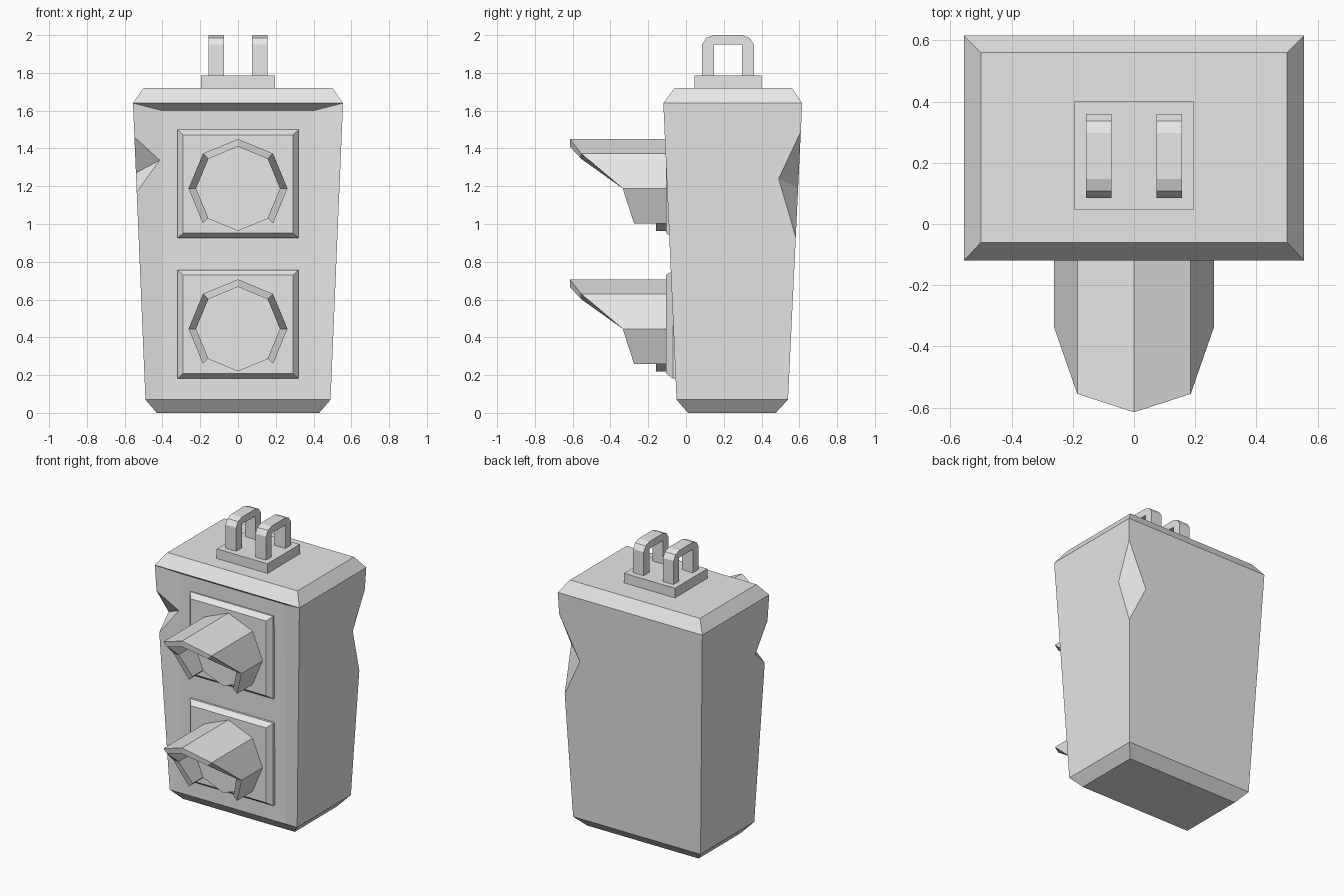
import bpy, bmesh, math
from mathutils import Vector

cube = bpy.data.objects.get("Cube")
if cube:
    bpy.data.objects.remove(cube)

grey = bpy.data.materials.new("plain_grey")
grey.use_nodes = True
tone = (0.8, 0.8, 0.8, 1)
grey.diffuse_color = tone
grey.node_tree.nodes["Principled BSDF"].inputs["Base Color"].default_value = tone


def finish(name, bm):
    """Turn a bmesh into a flat shaded grey object."""
    bmesh.ops.recalc_face_normals(bm, faces=bm.faces)
    mesh = bpy.data.meshes.new(name)
    bm.to_mesh(mesh)
    bm.free()
    mesh.materials.append(grey)
    obj = bpy.data.objects.new(name, mesh)
    bpy.context.collection.objects.link(obj)
    return obj


def loft(name, rings):
    """Closed solid through rings of equal point count."""
    bm = bmesh.new()
    rows = [[bm.verts.new(p) for p in ring] for ring in rings]
    n = len(rows[0])
    for a, b in zip(rows, rows[1:]):
        for i in range(n):
            j = (i + 1) % n
            bm.faces.new((a[i], a[j], b[j], b[i]))
    bm.faces.new(rows[0])
    bm.faces.new(rows[-1])
    return finish(name, bm)


# Housing: flared box with chamfered ends and a recessed front
def housing():
    bm = bmesh.new()
    levels = [(0, 0.43, 0.01, 0.475), (0.07, 0.49, -0.05, 0.54),
              (1.64, 0.556, -0.12, 0.615), (1.72, 0.5, -0.06, 0.56)]
    rows = []
    for z, x, front, back in levels:
        corners = [(-x, front), (x, front), (x, back), (-x, back)]
        rows.append([bm.verts.new((px, py, z)) for px, py in corners])
    low_l, low_r, top_r, top_l = [bm.verts.new(p) for p in (
        (-0.4, -0.05, 0.07), (0.4, -0.05, 0.07), (0.4, -0.06, 1.6), (-0.4, -0.06, 1.6))]
    for k in range(3):
        a, b = rows[k], rows[k + 1]
        for i in range(4):
            j = (i + 1) % 4
            if i == 0 and k == 0:
                bm.faces.new((a[0], a[1], b[1], low_r, low_l, b[0]))
            elif i == 0 and k == 1:
                bm.faces.new((low_l, low_r, top_r, top_l))
                bm.faces.new((top_l, top_r, b[1], b[0]))
                bm.faces.new((a[0], low_l, top_l, b[0]))
                bm.faces.new((low_r, a[1], b[1], top_r))
            else:
                bm.faces.new((a[i], a[j], b[j], b[i]))
    bm.faces.new(rows[0])
    bm.faces.new(rows[3])
    return finish("housing", bm)


body = housing()


# Corner dents: wedges enlarged about their crease so only the notch is cut
def dent(name, top, bottom, crease_a, crease_b):
    pts = [Vector(p) for p in (top, bottom, crease_a, crease_b)]
    mid = (pts[2] + pts[3]) / 2
    bm = bmesh.new()
    v = [bm.verts.new(mid + (p - mid) * 1.15) for p in pts]
    for skip in range(4):
        bm.faces.new([v[i] for i in range(4) if i != skip])
    cutter = finish(name, bm)
    cutter.hide_render = True
    cutter.hide_viewport = True
    cut = body.modifiers.new(name, "BOOLEAN")
    cut.operation = "DIFFERENCE"
    cut.solver = "EXACT"
    cut.object = cutter
    return cutter


cutters = [
    dent("back_dent_cutter", (0.55, 0.608, 1.49), (0.526, 0.581, 0.93),
         (0.54, 0.49, 1.24), (0.4, 0.594, 1.19)),
    dent("front_dent_cutter", (-0.548, -0.112, 1.46), (-0.536, -0.099, 1.17),
         (-0.541, 0.01, 1.27), (-0.41, -0.06, 1.34)),
]

# Apply the cuts and drop the cutters
bpy.context.view_layer.update()
evaluated = body.evaluated_get(bpy.context.evaluated_depsgraph_get())
carved = bpy.data.meshes.new_from_object(evaluated)
body.modifiers.clear()
body.data = carved
for c in cutters:
    bpy.data.objects.remove(c)


def octagon(radius, y, z, count=8):
    """Points around a lamp, starting at the lower left."""
    angles = [math.radians(225 - 45 * i) for i in range(count)]
    return [(radius * math.cos(a), y, z + radius * math.sin(a)) for a in angles]


# Lamps: bevelled plate, raised lens and a slanted open hood
def lamp(label, z):
    def frame(x, h, y):
        mid = z + 0.024
        return [(-x, y, mid - h), (x, y, mid - h), (x, y, mid + h), (-x, y, mid + h)]
    loft(label + "_plate", [frame(0.32, 0.287, -0.04), frame(0.32, 0.287, -0.07),
                            frame(0.29, 0.26, -0.105)])
    loft(label + "_lens", [octagon(0.225, -0.1, z), octagon(0.225, -0.16, z)])

    reach = [-0.275, -0.335, -0.555, -0.615, -0.555, -0.335, -0.275]
    outer, inner = octagon(0.262, 0, z, 7), octagon(0.222, 0, z, 7)
    sections = []
    for y, o, i in zip(reach, outer, inner):
        sections.append([(o[0], -0.1, o[2]), (o[0], y, o[2]),
                         (i[0], y, i[2]), (i[0], -0.1, i[2])])
    loft(label + "_hood", sections)


lamp("upper_lamp", 1.188)
lamp("lower_lamp", 0.445)


def block(name, x0, x1, y0, y1, z0, z1):
    loft(name, [[(x0, y0, z), (x1, y0, z), (x1, y1, z), (x0, y1, z)] for z in (z0, z1)])


# Hanger: mounting plate with two bent loops
block("hanger_plate", -0.195, 0.195, 0.045, 0.4, 1.715, 1.787)
half = [(0.137, 1.78), (0.137, 1.95), (0.115, 1.985), (0.075, 2.0)]
hole = [(0.075, 1.95), (0.075, 1.78)]
arch = half + [(-y, z) for y, z in reversed(half)]
arch += [(-y, z) for y, z in reversed(hole)] + hole
for side, x in (("right", -0.115), ("left", 0.115)):
    loft(side + "_hanger_loop",
         [[(x + dx, 0.222 + y, z) for y, z in arch] for dx in (-0.041, 0.041)])
